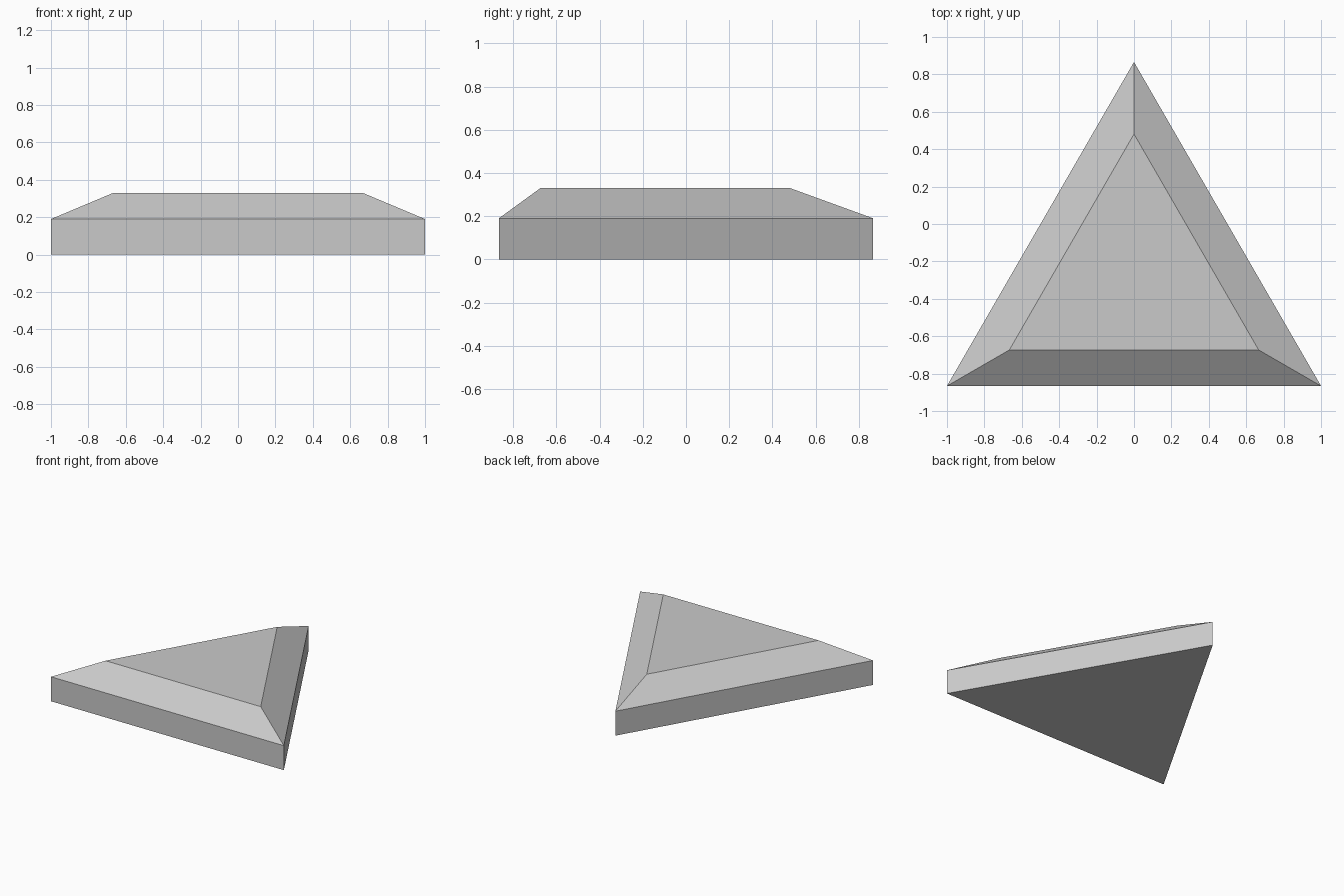
import bpy
import bmesh
from math import sqrt
from mathutils import Vector

cube = bpy.data.objects.get("Cube")
if cube:
    bpy.data.objects.remove(cube, do_unlink=True)

GREY = (0.59, 0.59, 0.59, 1.0)
RIM_HEIGHT = 0.19
TOP_HEIGHT = 0.33
TOP_SCALE = 2 / 3

# Single grey material
mat = bpy.data.materials.new("plain_grey")
mat.use_nodes = True
mat.diffuse_color = GREY
mat.node_tree.nodes["Principled BSDF"].inputs["Base Color"].default_value = GREY

# Equilateral outline with side length 2, centred on its bounding box
half_depth = sqrt(3) / 2
outline = [Vector((-1, -half_depth, 0)), Vector((1, -half_depth, 0)), Vector((0, half_depth, 0))]
centroid = sum(outline, Vector()) / 3


def ring(bm, scale, z):
    """Add the outline scaled about its centroid at height z."""
    return [bm.verts.new(centroid + (p - centroid) * scale + Vector((0, 0, z))) for p in outline]


# Straight-sided slab with a sloped border rising to a flat top
bm = bmesh.new()
rings = [ring(bm, 1, 0), ring(bm, 1, RIM_HEIGHT), ring(bm, TOP_SCALE, TOP_HEIGHT)]
bm.faces.new(reversed(rings[0]))
bm.faces.new(rings[-1])
for low, high in zip(rings, rings[1:]):
    for i in range(3):
        j = (i + 1) % 3
        bm.faces.new((low[i], low[j], high[j], high[i]))
bmesh.ops.recalc_face_normals(bm, faces=bm.faces)

mesh = bpy.data.meshes.new("triangular_slab")
bm.to_mesh(mesh)
bm.free()
mesh.materials.append(mat)
slab = bpy.data.objects.new("triangular_slab", mesh)
bpy.context.collection.objects.link(slab)
